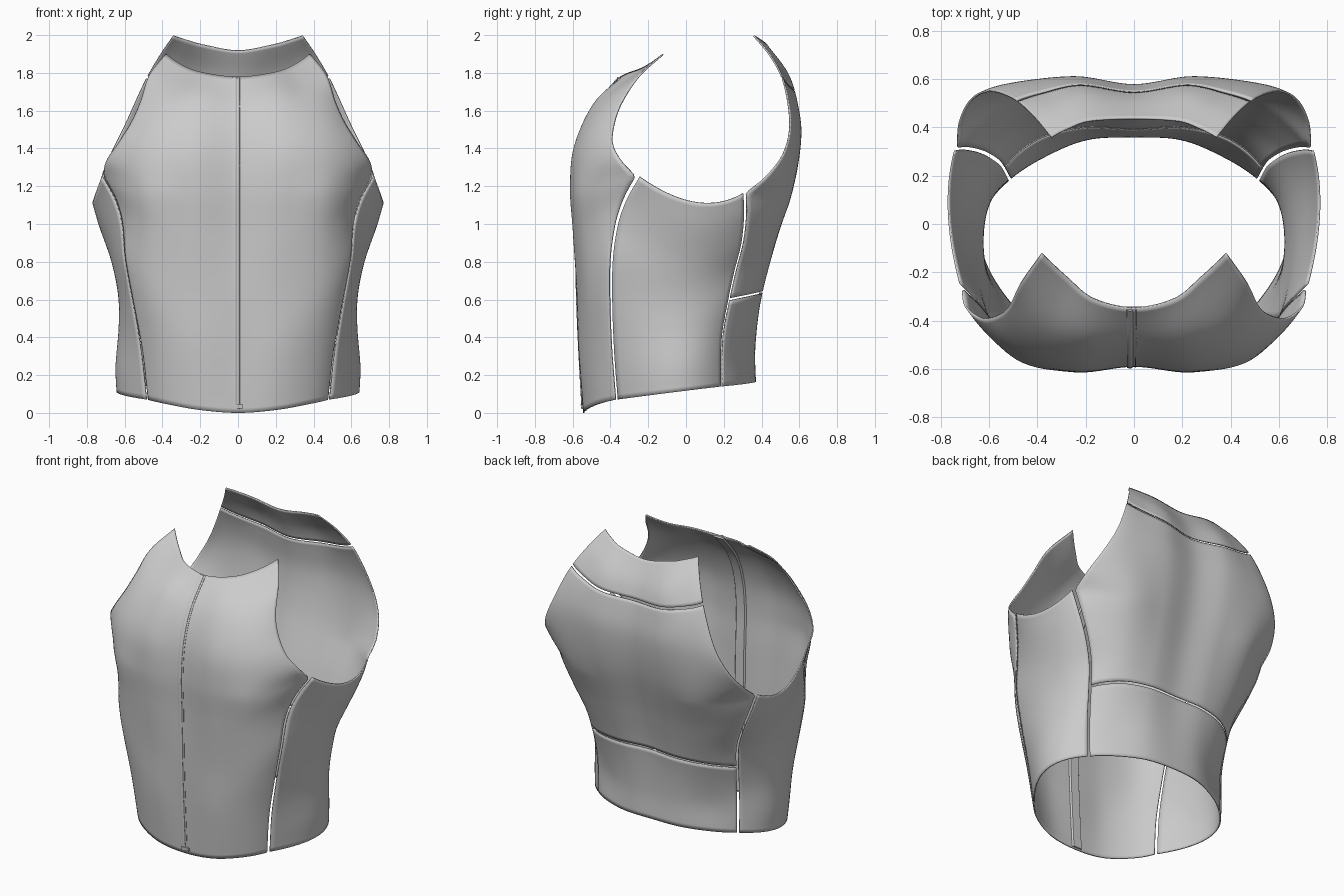
import bpy, math
from mathutils import Vector

if "Cube" in bpy.data.objects:
    bpy.data.objects.remove(bpy.data.objects["Cube"])


def spline(pts, t, quad=False):
    """Catmull-Rom point at index parameter t."""
    n = len(pts)
    i = max(0, min(int(math.floor(t)), n - 2))
    f = t - i
    b, c = pts[i], pts[i + 1]

    def end(p, q, r):
        return 3 * p - 3 * q + r if quad else 2 * p - q
    a = pts[i - 1] if i > 0 else end(pts[0], pts[1], pts[min(2, n - 1)])
    d = pts[i + 2] if i + 2 < n else end(pts[-1], pts[-2], pts[max(-3, -n)])
    return 0.5 * (2 * b + (c - a) * f + (2 * a - 5 * b + 4 * c - d) * f * f
                  + (3 * b - a - 3 * c + d) * f ** 3)


def curve(*parts):
    """Dense polyline through one or more splines, with corners between them."""
    out = []
    for part in parts:
        p = [Vector(v) for v in part]
        k = (len(p) - 1) * 16
        out += [spline(p, i / 16) for i in range(1 if out else 0, k + 1)]
    return out


def cut(poly, z0=None, z1=None):
    """Part of a rising polyline between two heights."""
    def at(z):
        for p, q in zip(poly, poly[1:]):
            if p.z <= z <= q.z:
                return p.lerp(q, (z - p.z) / max(q.z - p.z, 1e-9))
    res = [p for p in poly if (z0 is None or p.z > z0) and (z1 is None or p.z < z1)]
    return ([at(z0)] if z0 is not None else []) + res + ([at(z1)] if z1 is not None else [])


def resample(poly, n):
    d = [0.0]
    for p, q in zip(poly, poly[1:]):
        d.append(d[-1] + (q - p).length)
    out, k = [], 0
    for i in range(n + 1):
        s = d[-1] * i / n
        while k < len(poly) - 2 and d[k + 1] < s:
            k += 1
        out.append(poly[k].lerp(poly[k + 1], (s - d[k]) / max(d[k + 1] - d[k], 1e-9)))
    return out


def flip(poly):
    return [Vector((-p.x, p.y, p.z)) for p in poly]


def make(name, verts, faces, thick=0.0):
    me = bpy.data.meshes.new(name)
    me.from_pydata([tuple(v) for v in verts], [], faces)
    me.update()
    if thick and sum(p.normal.x * p.center.x + p.normal.y * p.center.y for p in me.polygons) < 0:
        me.flip_normals()
    ob = bpy.data.objects.new(name, me)
    bpy.context.collection.objects.link(ob)
    me.shade_smooth()
    me.set_sharp_from_angle(angle=math.radians(40))
    if thick:
        m = ob.modifiers.new("thickness", 'SOLIDIFY')
        m.thickness, m.offset = thick, -1
    return ob


def grid_faces(rows, cols, wrap=False):
    return [(j * cols + i, j * cols + (i + 1) % cols,
             (j + 1) * cols + (i + 1) % cols, (j + 1) * cols + i)
            for j in range(rows - 1) for i in range(cols if wrap else cols - 1)]


def panel(name, profiles, n, inset=0.035, per=10):
    """Loft a cloth panel across vertical profiles, leaving a seam gap at its sides."""
    cols = [resample(p, n) for p in profiles]
    m = len(cols) - 1
    us = [inset + (m - 2 * inset) * i / (m * per) for i in range(m * per + 1)]
    verts = [spline([c[j] for c in cols], u, True) for j in range(n + 1) for u in us]
    return make(name, verts, grid_faces(n + 1, len(us)), 0.008)


def both(half):
    """Edge-to-centre profiles mirrored to full width."""
    return half + [flip(p) for p in reversed(half[:-1])]


# seam and armhole lines
seam_front = [(.48, -.37, .07), (.51, -.39, .33), (.56, -.40, .6), (.60, -.397, .82),
              (.615, -.37, 1.0), (.65, -.325, 1.13), (.72, -.255, 1.255)]
arm_front = [(.72, -.255, 1.255), (.705, -.335, 1.335), (.64, -.385, 1.43),
             (.57, -.375, 1.54), (.52, -.335, 1.65), (.475, -.245, 1.79), (.385, -.12, 1.905)]
seam_back = [(.515, .19, .14), (.52, .195, .4), (.54, .23, .6), (.565, .262, .75),
             (.63, .30, .9), (.70, .315, 1.05), (.742, .31, 1.165)]
arm_back = [(.742, .31, 1.165), (.73, .42, 1.25), (.68, .515, 1.37), (.6, .552, 1.53),
            (.5, .52, 1.75), (.42, .45, 1.89), (.345, .36, 2.0)]

# front panel
front_centre = curve([(0, -.545, 0), (0, -.562, .3), (0, -.575, .6), (0, -.583, .95),
                      (0, -.59, 1.2), (0, -.565, 1.42), (0, -.49, 1.61), (0, -.35, 1.78)])
front_mid = curve([(.2, -.535, .015), (.22, -.565, .35), (.24, -.575, .65), (.25, -.598, .97),
                   (.25, -.613, 1.2), (.24, -.59, 1.42), (.21, -.48, 1.65), (.17, -.31, 1.80)])
front_outer = curve([(.37, -.47, .045), (.40, -.50, .35), (.45, -.52, .65), (.48, -.535, .97),
                     (.51, -.545, 1.2), (.46, -.53, 1.43), (.38, -.42, 1.66), (.28, -.22, 1.835)])
panel("front_panel", both([curve(seam_front, arm_front), front_outer, front_mid, front_centre]), 72)

# side panels
side_mid = curve([(.643, -.06, .11), (.648, -.06, .25), (.632, -.06, .45), (.634, -.05, .62),
                  (.67, -.02, .8), (.735, .01, 1.0), (.77, .05, 1.115)])
side = [curve(seam_front), side_mid, curve(seam_back)]
panel("side_panel_left", side, 44, 0.025, 14)
panel("side_panel_right", [flip(p) for p in side], 44, 0.025, 14)

# back: lower panel, main panel and yoke cut from the same profiles
back_edge = curve(seam_back, arm_back)
back_outer = curve([(.38, .285, .15), (.38, .285, .35), (.40, .35, .62), (.45, .44, .9),
                    (.51, .545, 1.2), (.49, .587, 1.45), (.42, .57, 1.65), (.34, .5, 1.84),
                    (.27, .40, 1.975)])
back_mid = curve([(.2, .355, .16), (.2, .357, .35), (.21, .395, .6), (.22, .475, .9),
                  (.24, .57, 1.2), (.24, .61, 1.45), (.23, .595, 1.62), (.21, .545, 1.79),
                  (.18, .43, 1.95)])
back_centre = curve([(0, .37, .165), (0, .367, .35), (0, .395, .63), (0, .455, .9),
                     (0, .545, 1.22), (0, .578, 1.45), (0, .562, 1.62), (0, .52, 1.77),
                     (0, .44, 1.92)])
back = [back_edge, back_outer, back_mid, back_centre]
low, high, g = [.6, .625, .638, .645], [1.78, 1.74, 1.705, 1.69], .007
panel("lower_back_panel", both([cut(p, None, z - g) for p, z in zip(back, low)]), 18)
panel("back_panel", both([cut(p, a + g, b - g) for p, a, b in zip(back, low, high)]), 50)
panel("back_yoke", both([cut(p, z + g) for p, z in zip(back, high)]), 14)


def strip(name, section, z0, z1):
    """Sweep an (x, outward offset) section up the centre front."""
    path = resample(cut(front_centre, z0, z1), 60)
    verts = []
    for j, p in enumerate(path):
        t = (path[min(j + 1, 60)] - path[max(j - 1, 0)]).normalized()
        out = Vector((0, -t.z, t.y))
        verts += [p + Vector((x, 0, 0)) + out * d for x, d in section]
    k = len(section)
    faces = grid_faces(61, k, True) + [tuple(reversed(range(k))), tuple(range(60 * k, 61 * k))]
    return make(name, verts, faces)


# centre front closure
strip("inner_placket", [(-.038, -.009), (-.03, -.018), (.03, -.018), (.038, -.009),
                        (.034, -.004), (-.034, -.004)], .01, 1.775)
strip("zip_cover", [(-.032, -.004), (-.028, .004), (-.02, .007), (-.01, .006),
                    (-.004, .001), (-.004, -.004)], .02, 1.775)
strip("zip_line", [(.004, -.004), (.005, .002), (.009, .002), (.010, -.004)], .02, 1.775)
strip("zip_stop", [(-.028, -.004), (-.026, .010), (.026, .010), (.028, -.004)], .025, .045)
